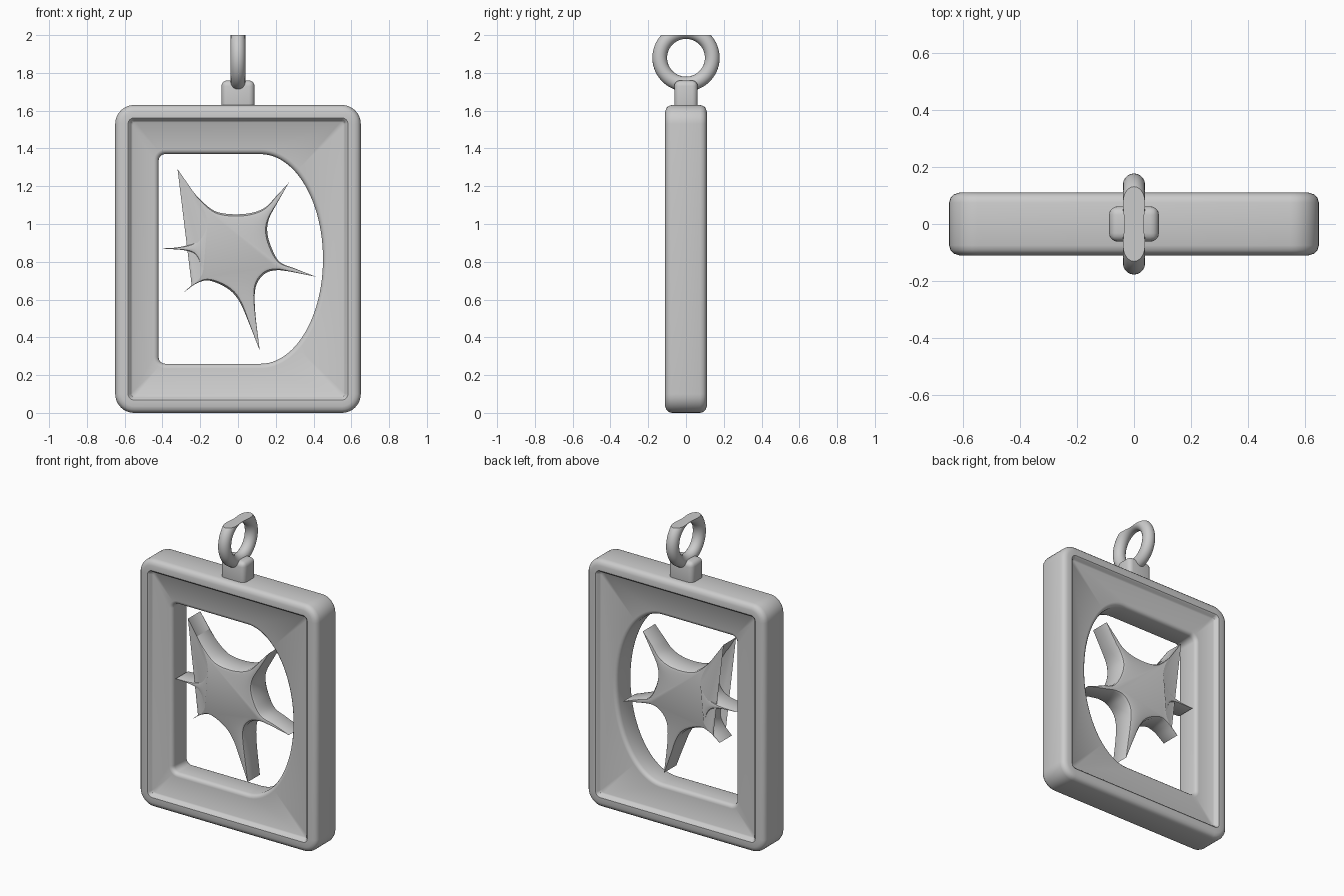
import bpy, bmesh
from math import sin, cos, pi, radians, hypot
from mathutils import Matrix, Vector

if "Cube" in bpy.data.objects:
    bpy.data.objects.remove(bpy.data.objects["Cube"])


def arc(cx, cz, rx, rz, a0, a1, n):
    return [(cx + rx * cos(radians(a0 + (a1 - a0) * i / n)),
             cz + rz * sin(radians(a0 + (a1 - a0) * i / n))) for i in range(n + 1)]


def rounded_rect(inset):
    w, h, r = 0.65 - inset, 0.815 - inset, max(0.1 - inset, 0.018)
    pts = []
    for sx, sz, a in ((1, -1, -90), (1, 1, 0), (-1, 1, 90), (-1, -1, 180)):
        pts += arc(sx * (w - r), 0.815 + sz * (h - r), r, r, a, a + 90, 8)
    return pts


def offset(pts, amounts):
    # move each point to the right of the travel direction
    out = []
    for i, (x, z) in enumerate(pts):
        p, q = pts[i - 1], pts[(i + 1) % len(pts)]
        dx, dz = q[0] - p[0], q[1] - p[1]
        l = hypot(dx, dz) or 1
        out.append((x + dz / l * amounts[i], z - dx / l * amounts[i]))
    return out


def loft(bm, rings):
    # rings are lists of (x, y, z); returns vertex rings
    vr = [[bm.verts.new(p) for p in r] for r in rings]
    for a, b in zip(vr, vr[1:]):
        for i in range(len(a)):
            j = (i + 1) % len(a)
            bm.faces.new((a[i], a[j], b[j], b[i]))
    return vr


def flat(pts, y):
    return [(x, y, z) for x, z in pts]


def finish(name, bm, angle=35):
    bmesh.ops.recalc_face_normals(bm, faces=bm.faces)
    me = bpy.data.meshes.new(name)
    bm.to_mesh(me)
    bm.free()
    ob = bpy.data.objects.new(name, me)
    bpy.context.collection.objects.link(ob)
    bpy.ops.object.select_all(action='DESELECT')
    ob.select_set(True)
    bpy.context.view_layer.objects.active = ob
    bpy.ops.object.shade_smooth_by_angle(angle=radians(angle))
    return ob


# frame: raised rounded rim, recessed panel, half-oval opening
bm = bmesh.new()
half = [(0.092, 0.082), (0.084, 0.088), (0.078, 0.102), (0.068, 0.11),
        (0.035, 0.11), (0.016, 0.104), (0.005, 0.092), (0.0, 0.075)]
section = [(d, -y) for d, y in half] + half[::-1]
rim = loft(bm, [flat(rounded_rect(d), y) for d, y in section])
hole = (arc(0.12, 0.815, 0.33, 0.555, -90, 90, 48)
        + arc(-0.385, 1.335, 0.035, 0.035, 90, 180, 8)
        + arc(-0.385, 0.295, 0.035, 0.035, 180, 270, 8))
half = [(0.025, 0.082), (0.013, 0.079), (0.004, 0.070), (0.0, 0.057)]
section = [(d, -y) for d, y in half] + [(d, y) for d, y in half[::-1]]
wall = loft(bm, [flat(offset(hole, [d] * len(hole)), y) for d, y in section])
for k, ny in ((0, -1), (-1, 1)):
    edges = []
    for ring in (rim[k], wall[k]):
        edges += [bm.edges.get((ring[i - 1], ring[i])) for i in range(len(ring))]
    bmesh.ops.triangle_fill(bm, use_beauty=True, edges=edges, normal=(0, ny, 0))
finish("frame", bm)

# star: six curved arms, each row runs from one tip towards the next
rows = [
    [(-.32, 1.29), (-.25, 1.185), (-.15, 1.085), (-.07, 1.055), (.05, 1.055), (.14, 1.085), (.205, 1.15)],
    [(.27, 1.22), (.21, 1.115), (.165, 1.03), (.155, .96), (.175, .88), (.22, .80), (.30, .765)],
    [(.415, .72), (.275, .748), (.20, .755), (.14, .735), (.095, .67), (.09, .55)],
    [(.115, .33), (.06, .47), (.01, .585), (-.05, .655), (-.15, .70), (-.22, .685)],
    [(-.29, .635), (-.225, .70), (-.205, .76), (-.225, .83), (-.28, .86)],
    [(-.41, .87), (-.31, .878), (-.23, .905), (-.19, .97), (-.19, 1.05), (-.23, 1.15)],
]
outline, amounts = [], []
for k, row in enumerate(rows):
    p = [Vector(v) for v in row + [rows[(k + 1) % 6][0]]]
    p = [2 * p[0] - p[1]] + p + [2 * p[-1] - p[-2]]
    n = 6 * (len(p) - 3)
    for i in range(n):
        s, t = i // 6, (i % 6) / 6
        a, b, c, d = p[s:s + 4]
        v = 0.5 * (2 * b + (c - a) * t + (2 * a - 5 * b + 4 * c - d) * t * t
                   + (3 * b - a - 3 * c + d) * t ** 3)
        outline.append((v.x, v.y))
        amounts.append(0.024 * sin(pi * i / n) ** 2)
bm = bmesh.new()
rings = []
for inset, rise, side in ((1, .8, -1), (.4, .6, -1), (0, 0, -1), (0, 0, 1), (.4, .6, 1), (1, .8, 1)):
    pts = offset(outline, [a * inset for a in amounts])
    rings.append([(x, side * (0.064 + a * rise), z) for (x, z), a in zip(pts, amounts)])
vr = loft(bm, rings)
bm.faces.new(vr[0])
bm.faces.new(vr[-1])
finish("star", bm)

# lug: rounded block on top of the frame
bm = bmesh.new()
bmesh.ops.create_cube(bm, size=1, matrix=Matrix.Translation((0, 0, 1.675))
                      @ Matrix.Diagonal((0.175, 0.124, 0.17, 1)))
bmesh.ops.bevel(bm, geom=bm.edges[:], offset=0.03, segments=4, profile=0.5, affect='EDGES')
finish("lug", bm)

# hanging ring: torus in the y-z plane, flattened at the top
bm = bmesh.new()
R, r, N, M = 0.139, 0.039, 64, 20
tor = [[bm.verts.new((r * sin(2 * pi * j / M),
                      (R + r * cos(2 * pi * j / M)) * cos(2 * pi * (i + .5) / N),
                      1.88 + (R + r * cos(2 * pi * j / M)) * sin(2 * pi * (i + .5) / N)))
        for j in range(M)] for i in range(N)]
for i in range(N):
    a, b = tor[i], tor[(i + 1) % N]
    for j in range(M):
        bm.faces.new((a[j - 1], a[j], b[j], b[j - 1]))
bmesh.ops.recalc_face_normals(bm, faces=bm.faces)
bmesh.ops.bisect_plane(bm, geom=bm.verts[:] + bm.edges[:] + bm.faces[:],
                       plane_co=(0, 0, 2.0), plane_no=(0, 0, 1), clear_outer=True)
bmesh.ops.triangle_fill(bm, use_beauty=True, normal=(0, 0, 1),
                        edges=[e for e in bm.edges if e.is_boundary])
finish("hanging_ring", bm)
